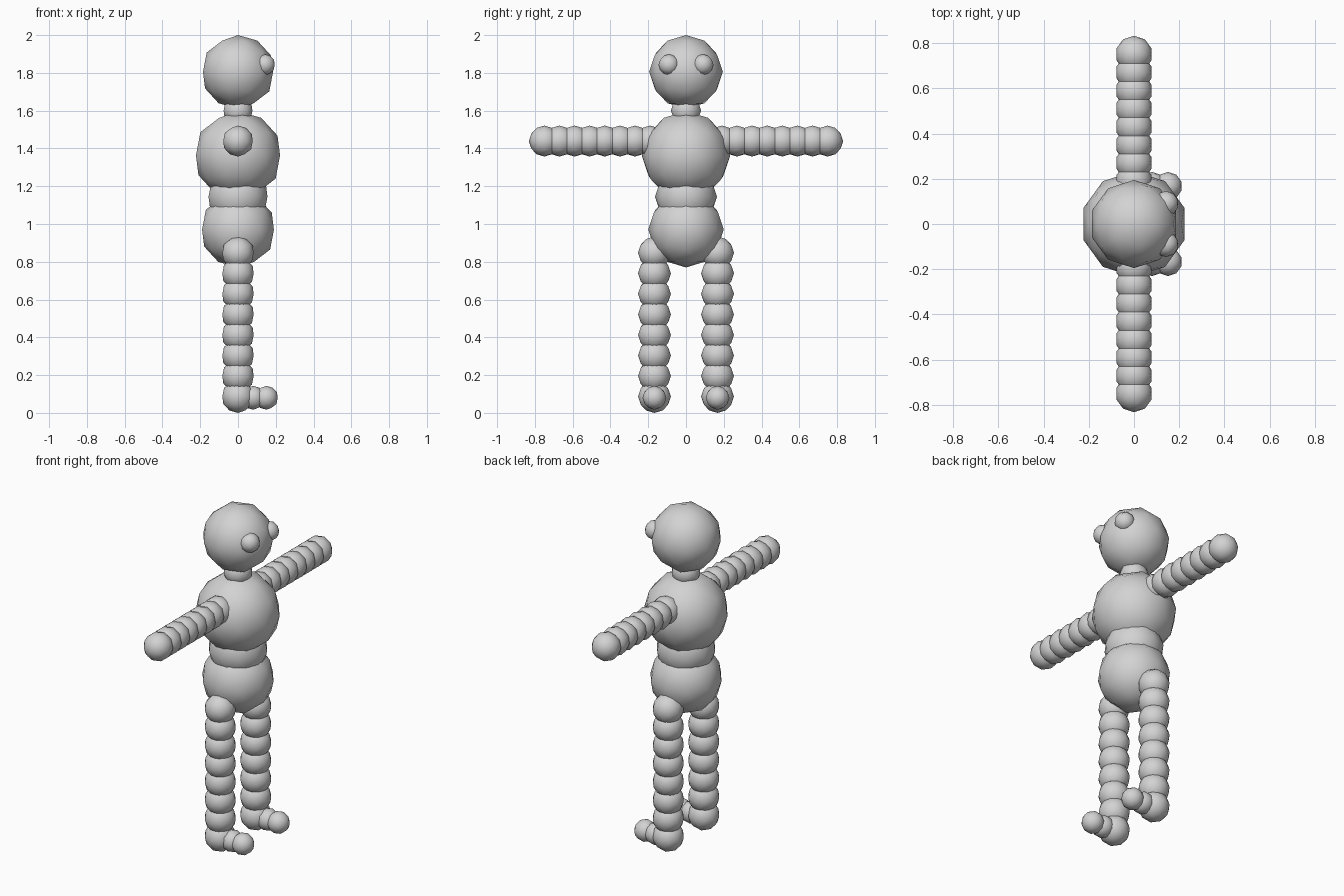
import bpy

cube = bpy.data.objects.get("Cube")
if cube:
    bpy.data.objects.remove(cube, do_unlink=True)

grey = bpy.data.materials.new("light_grey")
grey.use_nodes = True
grey.diffuse_color = (0.65, 0.65, 0.65, 1)
grey.node_tree.nodes["Principled BSDF"].inputs["Base Color"].default_value = (0.65, 0.65, 0.65, 1)


def ball(name, radius, x, y, z):
    """Smooth-shaded low-poly ball, the building block of every part."""
    bpy.ops.mesh.primitive_ico_sphere_add(subdivisions=2, radius=radius, location=(x, y, z))
    obj = bpy.context.object
    obj.name = obj.data.name = name
    obj.data.materials.append(grey)
    bpy.ops.object.shade_smooth()
    return obj


# Body stack, bottom to top
ball("pelvis", 0.2, 0, 0, 0.97)
ball("waist", 0.164, 0, 0, 1.145)
ball("chest", 0.234, 0, 0, 1.363)
ball("neck", 0.08, 0, 0, 1.6)
ball("head", 0.195, 0, 0, 1.805)

# The figure looks along +x, so its paired parts mirror across y
for side, label in ((-1, "front"), (1, "back")):
    ball(f"{label}_eye", 0.056, 0.141, side * 0.09, 1.843)

    # Arm: a row of balls running outwards from the shoulder
    for i in range(8):
        ball(f"{label}_arm_{i + 1}", 0.082, 0, side * (0.19 + i * 0.08), 1.439)

    # Leg: a column of balls from hip to ankle
    for i in range(8):
        ball(f"{label}_leg_{i + 1}", 0.087, 0, side * 0.167, 0.847 - i * 0.1086)

    # Foot: smaller balls pointing along +x
    for i in range(2):
        ball(f"{label}_foot_{i + 1}", 0.063, 0.08 + i * 0.07, side * 0.167, 0.08)
